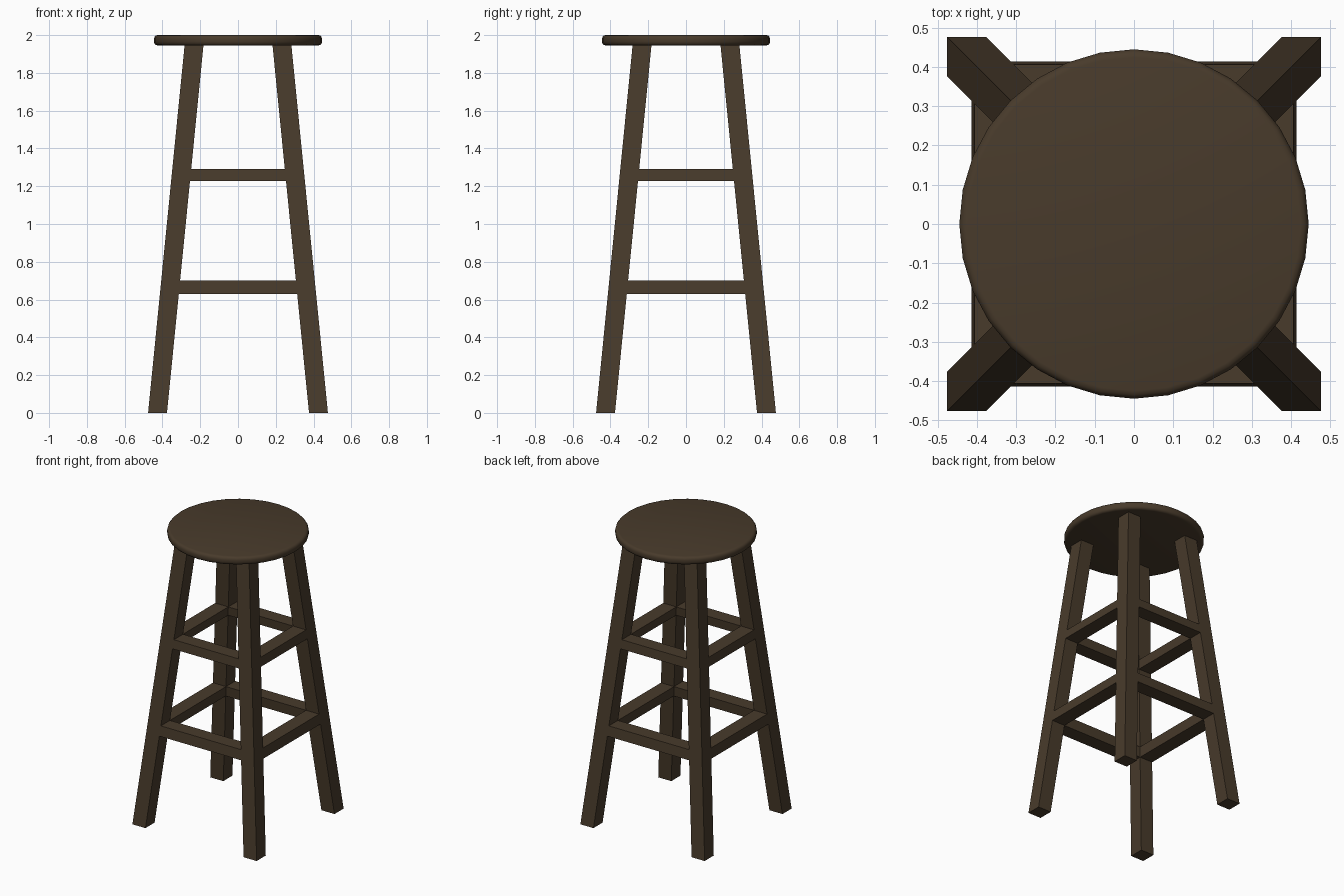
import bpy, bmesh, math
from mathutils import Matrix

if "Cube" in bpy.data.objects:
    bpy.data.objects.remove(bpy.data.objects["Cube"])

wood = bpy.data.materials.new("dark_wood")
wood.diffuse_color = (0.065, 0.043, 0.024, 1)
wood.use_nodes = True
wood.node_tree.nodes["Principled BSDF"].inputs["Base Color"].default_value = wood.diffuse_color

LEG = 0.10          # leg section, measured level
SEAT_BOTTOM = 1.945


def outer(z):
    """Distance of the splayed outer leg face from the centre at height z."""
    return 0.476 - 0.0993 * z


def inner(z):
    return outer(z) - LEG


def finish(name, bm):
    bmesh.ops.recalc_face_normals(bm, faces=bm.faces)
    mesh = bpy.data.meshes.new(name)
    bm.to_mesh(mesh)
    bm.free()
    obj = bpy.data.objects.new(name, mesh)
    bpy.context.collection.objects.link(obj)
    mesh.materials.append(wood)
    return obj


def splayed_block(name, z0, z1, place, turn):
    """Cube whose corners are placed by a function, turned about z."""
    bm = bmesh.new()
    bmesh.ops.create_cube(bm, size=2)
    for v in bm.verts:
        z = z1 if v.co.z > 0 else z0
        x, y = place(v.co.x, v.co.y, z)
        v.co = (x, y, z)
    bm.transform(Matrix.Rotation(turn, 4, 'Z'))
    return finish(name, bm)


def leg_corner(sx, sy, z):
    return (outer(z) if sx > 0 else inner(z),
            -outer(z) if sy < 0 else -inner(z))


def rung_corner(sx, sy, z):
    return (sx * inner(z), -outer(z) if sy < 0 else -inner(z))


# Four splayed legs and two rings of rungs flush with them
legs = ["front_right_leg", "back_right_leg", "back_left_leg", "front_left_leg"]
sides = ["front", "right", "back", "left"]
for i in range(4):
    turn = i * math.pi / 2
    splayed_block(legs[i], 0, SEAT_BOTTOM, leg_corner, turn)
    splayed_block(sides[i] + "_lower_rung", 0.63, 0.70, rung_corner, turn)
    splayed_block(sides[i] + "_upper_rung", 1.228, 1.29, rung_corner, turn)

# Round seat with a softened rim
bm = bmesh.new()
bmesh.ops.create_cone(bm, cap_ends=True, segments=32, radius1=0.445,
                      radius2=0.445, depth=2 - SEAT_BOTTOM,
                      matrix=Matrix.Translation((0, 0, (2 + SEAT_BOTTOM) / 2)))
rim = [e for e in bm.edges if abs(e.verts[0].co.z - e.verts[1].co.z) < 1e-4]
bmesh.ops.bevel(bm, geom=rim, offset=0.02, segments=3, profile=0.5,
                affect='EDGES')
seat = finish("seat", bm)
bpy.context.view_layer.objects.active = seat
seat.select_set(True)
bpy.ops.object.shade_smooth_by_angle(angle=math.radians(35))
